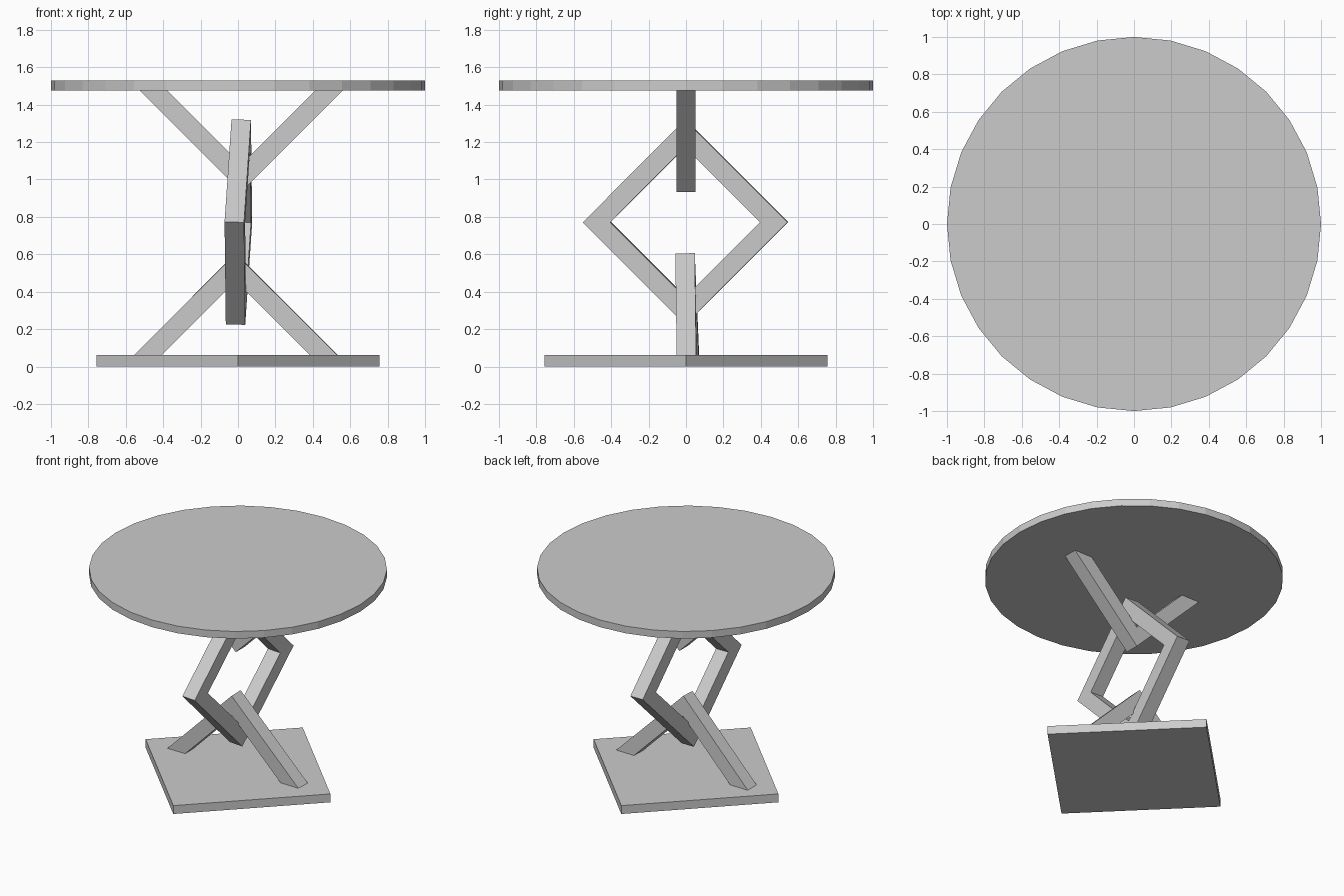
import bpy, bmesh
from mathutils import Matrix, Vector, Euler

if "Cube" in bpy.data.objects:
    bpy.data.objects.remove(bpy.data.objects["Cube"])

T = 0.104          # bar depth
W = 0.147          # bar width measured along the diagonal


def disc(name, sides, radius, z0, z1):
    bpy.ops.mesh.primitive_cylinder_add(vertices=sides, radius=radius,
                                        depth=z1 - z0, location=(0, 0, (z0 + z1) / 2))
    bpy.context.object.name = name


def bar_frame(name, outer, inner, closed, axis_u, loc, rot):
    """Sweep mitred bars between matching outer and inner outlines."""
    u, v = Vector(axis_u), Vector((0, 0, 1))
    n = u.cross(v) * (T / 2)
    bm = bmesh.new()
    rings = []
    for (a, b), (c, d) in zip(outer, inner):
        p, q = u * a + v * b, u * c + v * d
        rings.append([bm.verts.new(x) for x in (p - n, p + n, q + n, q - n)])
    count = len(rings)
    for i in range(count if closed else count - 1):
        r, s = rings[i], rings[(i + 1) % count]
        for k in range(4):
            m = (k + 1) % 4
            bm.faces.new((r[k], r[m], s[m], s[k]))
    if not closed:
        bm.faces.new(rings[0])
        bm.faces.new(rings[-1][::-1])
    bmesh.ops.recalc_face_normals(bm, faces=bm.faces)
    bm.transform(Matrix.Translation(loc) @ Euler(rot).to_matrix().to_4x4())
    me = bpy.data.meshes.new(name)
    bm.to_mesh(me)
    bm.free()
    bpy.context.collection.objects.link(bpy.data.objects.new(name, me))


def vee(name, s, loc, rot, h):
    """V-shaped leg; s = 1 opens upward, -1 opens downward. Apex at loc."""
    outer = [(-h, s * h), (0, 0), (h, s * h)]
    inner = [(-(h - W), s * h), (0, s * W), (h - W, s * h)]
    bar_frame(name, outer, inner, False, (1, 0, 0), loc, rot)


# Round top and square base turned corner-forward
disc("table_top", 32, 1.0, 1.475, 1.528)
disc("base_plate", 4, 0.757, 0.0, 0.062)

# Interlocked supports: two vees linked through a diamond ring
vee("upper_vee", 1, (0.018, 0, 0.933), (0, 0, 0), 0.56)
vee("lower_vee", -1, (-0.012, -0.005, 0.605), (0.028, 0, -0.015), 0.57)

R = 0.548
corners = [(1, 0), (0, 1), (-1, 0), (0, -1)]
bar_frame("diamond_ring", [(R * a, R * b) for a, b in corners],
          [((R - W) * a, (R - W) * b) for a, b in corners],
          True, (0, 1, 0), (0.002, -0.003, 0.772), (0, 0.028, -0.04))
